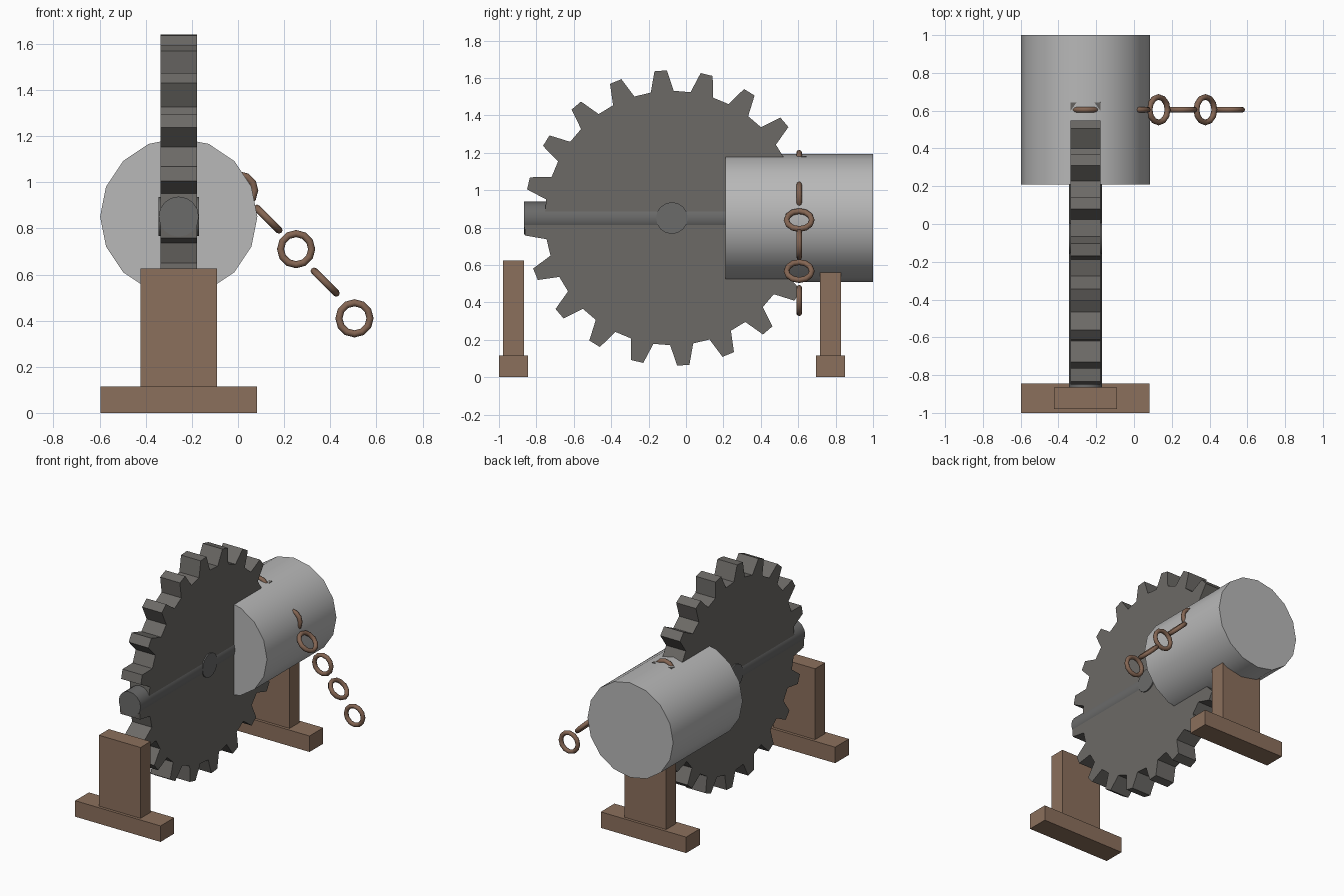
import bpy, bmesh
from math import radians, cos, sin, pi

if "Cube" in bpy.data.objects:
    bpy.data.objects.remove(bpy.data.objects["Cube"])

CX, CZ = -0.257, 0.851      # shared axis of wheel, shaft and drum


def material(name, rgb):
    m = bpy.data.materials.new(name)
    m.diffuse_color = (*rgb, 1)
    m.use_nodes = True
    m.node_tree.nodes["Principled BSDF"].inputs["Base Color"].default_value = m.diffuse_color
    return m


WOOD = material("brown wood", (0.26, 0.16, 0.107))
COPPER = material("reddish brown metal", (0.23, 0.13, 0.085))
IRON = material("dark iron", (0.15, 0.143, 0.133))
STEEL = material("light steel", (0.48, 0.48, 0.48))
AXLE = material("dark grey steel", (0.145, 0.145, 0.143))


def finish(name, mat, smooth=None):
    ob = bpy.context.object
    ob.name = name
    ob.data.materials.append(mat)
    if smooth:
        bpy.ops.object.shade_smooth_by_angle(angle=radians(smooth))
    return ob


def box(name, x0, x1, y0, y1, z0, z1, mat):
    bpy.ops.mesh.primitive_cube_add(size=1, location=((x0 + x1) / 2, (y0 + y1) / 2, (z0 + z1) / 2))
    bpy.context.object.scale = (x1 - x0, y1 - y0, z1 - z0)
    finish(name, mat)


def cylinder(name, radius, length, loc, rot, mat):
    bpy.ops.mesh.primitive_cylinder_add(vertices=16, radius=radius, depth=length, location=loc, rotation=rot)
    finish(name, mat, 35)


# Two wooden stands
for side, y in (("front", -0.922), ("back", 0.773)):
    box(side + "_stand_base", -0.597, 0.083, y - 0.078, y + 0.078, 0, 0.115, WOOD)
    box(side + "_stand_post", CX - 0.166, CX + 0.166, y - 0.057, y + 0.057, 0.115, 0.625, WOOD)

# Toothed wheel: 20 tapered teeth, extruded across x
bm = bmesh.new()
outline = []
for k in range(20):
    a = radians(4.4 + 18 * k)
    for r, da in ((0.68, -5.2), (0.79, -2.4), (0.79, 2.4), (0.68, 5.2)):
        t = a + radians(da)
        outline.append(bm.verts.new((CX - 0.0785, -0.075 + r * cos(t), CZ + r * sin(t))))
face = bm.faces.new(outline)
ext = bmesh.ops.extrude_face_region(bm, geom=[face], use_keep_orig=True)
bmesh.ops.translate(bm, vec=(0.157, 0, 0),
                    verts=[g for g in ext["geom"] if isinstance(g, bmesh.types.BMVert)])
bmesh.ops.recalc_face_normals(bm, faces=bm.faces)
mesh = bpy.data.meshes.new("toothed_wheel")
bm.to_mesh(mesh)
bm.free()
mesh.materials.append(IRON)
bpy.context.collection.objects.link(bpy.data.objects.new("toothed_wheel", mesh))

# Long shaft, hub and drum
cylinder("long_shaft", 0.087, 1.165, (CX, -0.2825, CZ), (pi / 2, 0, 0), AXLE)
cylinder("wheel_hub", 0.085, 0.174, (CX, -0.075, CZ), (0, pi / 2, 0), AXLE)
cylinder("drum", 0.341, 0.79, (CX, 0.605, CZ), (pi / 2, 0, 0), STEEL)

# Chain links, alternately facing forward and turned across the chain
links = [(0.505, 0.41), (0.378, 0.567), (0.252, 0.71), (0.13, 0.84),
         (0.005, 0.965), (-0.13, 1.05), (CX, 1.132)]
for i, (x, z) in enumerate(links):
    rot = (0, pi / 4, 0) if i % 2 else (pi / 2, 0, 0)
    bpy.ops.mesh.primitive_torus_add(major_segments=12, minor_segments=8, major_radius=0.0675,
                                     minor_radius=0.0155, location=(x, 0.605, z), rotation=rot)
    finish(f"chain_link_{i + 1}", COPPER, 50)
